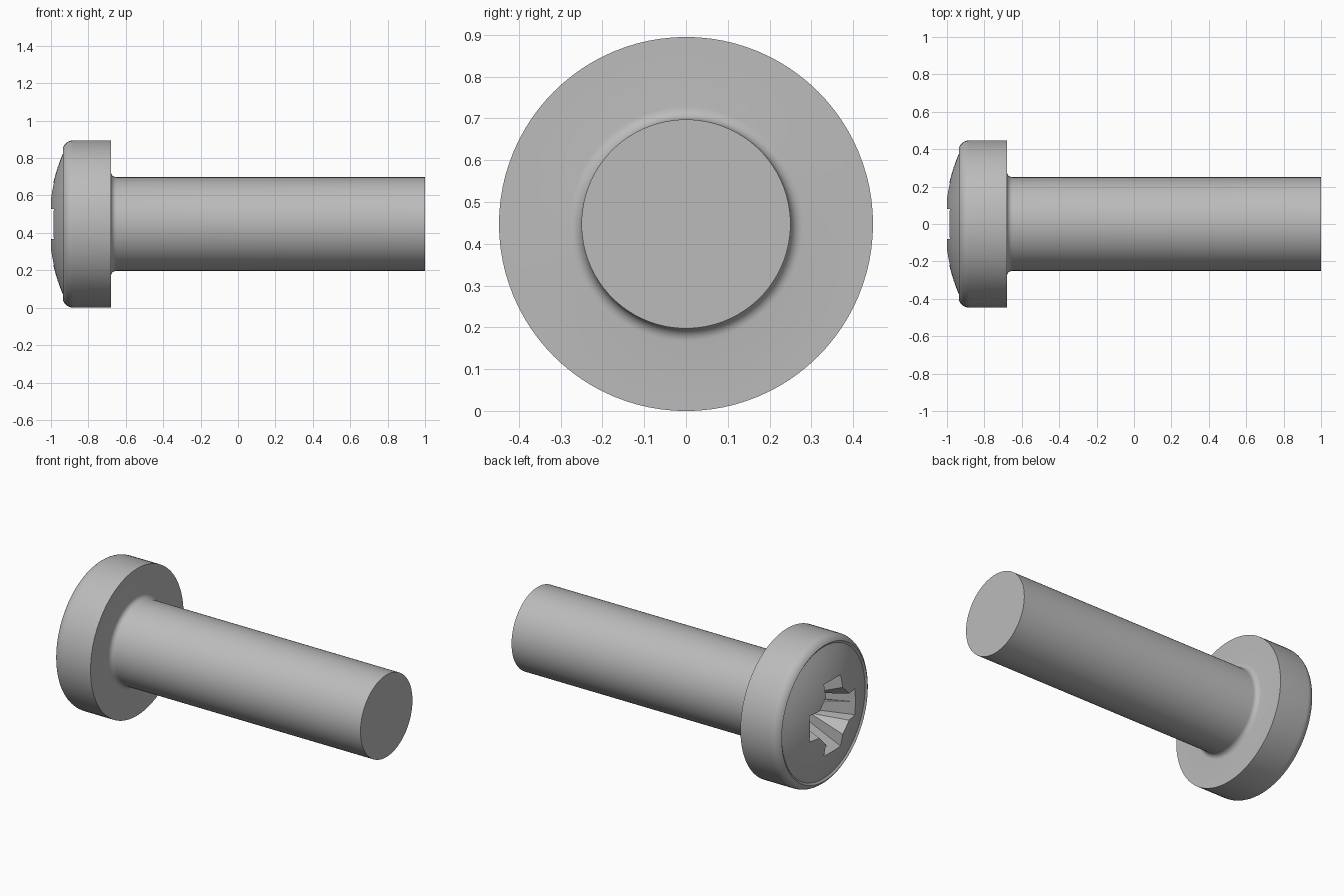
import bpy, bmesh, math
from mathutils import Matrix, Vector

if "Cube" in bpy.data.objects:
    bpy.data.objects.remove(bpy.data.objects["Cube"])

HEAD_R, SHANK_R, SEAT_X = 0.4475, 0.25, -0.68
DOME_R, APEX_X = 0.96, -1.013

steel = bpy.data.materials.new("grey steel")
steel.use_nodes = True
GREY = (0.5, 0.5, 0.5, 1)
steel.diffuse_color = GREY
steel.node_tree.nodes["Principled BSDF"].inputs["Base Color"].default_value = GREY


def make_object(name, bm):
    bmesh.ops.recalc_face_normals(bm, faces=bm.faces)
    mesh = bpy.data.meshes.new(name)
    bm.to_mesh(mesh)
    bm.free()
    mesh.materials.append(steel)
    obj = bpy.data.objects.new(name, mesh)
    bpy.context.collection.objects.link(obj)
    obj.location.z = HEAD_R
    return obj


def arc(cx, cr, radius, start, end, steps):
    angles = [math.radians(start + (end - start) * i / steps) for i in range(steps + 1)]
    return [(cx + radius * math.cos(a), cr + radius * math.sin(a)) for a in angles]


# Profile (x, radius): dome, rounded rim, flat seat, neck fillet, plain shank
dome_edge = math.degrees(math.asin(0.40 / DOME_R))
profile = [(APEX_X, 0)]
profile += arc(APEX_X + DOME_R, 0, DOME_R, 180, 180 - dome_edge, 12)[1:]
profile += arc(-0.88, HEAD_R - 0.06, 0.06, 155, 90, 6)
profile += [(SEAT_X, HEAD_R)]
profile += arc(SEAT_X + 0.03, SHANK_R + 0.03, 0.03, 180, 270, 6)
profile += [(1, SHANK_R), (1, 0)]

bm = bmesh.new()
verts = [bm.verts.new((x, 0, r)) for x, r in profile]
edges = [bm.edges.new(pair) for pair in zip(verts, verts[1:])]
bmesh.ops.spin(bm, geom=verts + edges, cent=(0, 0, 0), axis=(1, 0, 0),
               angle=math.tau, steps=96, use_duplicate=False)
bmesh.ops.remove_doubles(bm, verts=bm.verts, dist=1e-5)
screw = make_object("screw_body", bm)


# Tapered blocks for the cross recess: (half length, half width) at mouth and floor
def recess_cutter(name, mouth, floor, turn):
    bm = bmesh.new()
    slope = [(m - f) / 0.22 for m, f in zip(mouth, floor)]
    for x in (-1.05, -0.77):
        a, b = [f + s * (-0.77 - x) for f, s in zip(floor, slope)]
        for sy in (-1, 1):
            for sz in (-1, 1):
                bm.verts.new((x, sy * a, sz * b))
    bm.verts.new((-0.74, 0, 0))
    bmesh.ops.convex_hull(bm, input=bm.verts)
    bmesh.ops.transform(bm, matrix=Matrix.Rotation(math.radians(turn), 4, 'X'), verts=bm.verts)
    cutter = make_object(name, bm)
    cutter.hide_render = True
    return cutter


cutters = [
    recess_cutter("recess_slot_across", (0.22, 0.08), (0.105, 0.06), 0),
    recess_cutter("recess_slot_upright", (0.22, 0.08), (0.105, 0.06), 90),
    recess_cutter("recess_core", (0.155, 0.155), (0.08, 0.08), 45),
]

bpy.context.view_layer.objects.active = screw
screw.select_set(True)
for cutter in cutters:
    cut = screw.modifiers.new(cutter.name, 'BOOLEAN')
    cut.operation = 'DIFFERENCE'
    cut.solver = 'EXACT'
    cut.object = cutter
    bpy.ops.object.modifier_apply(modifier=cut.name)
    bpy.data.objects.remove(cutter)

bpy.ops.object.shade_smooth_by_angle(angle=math.radians(25))
